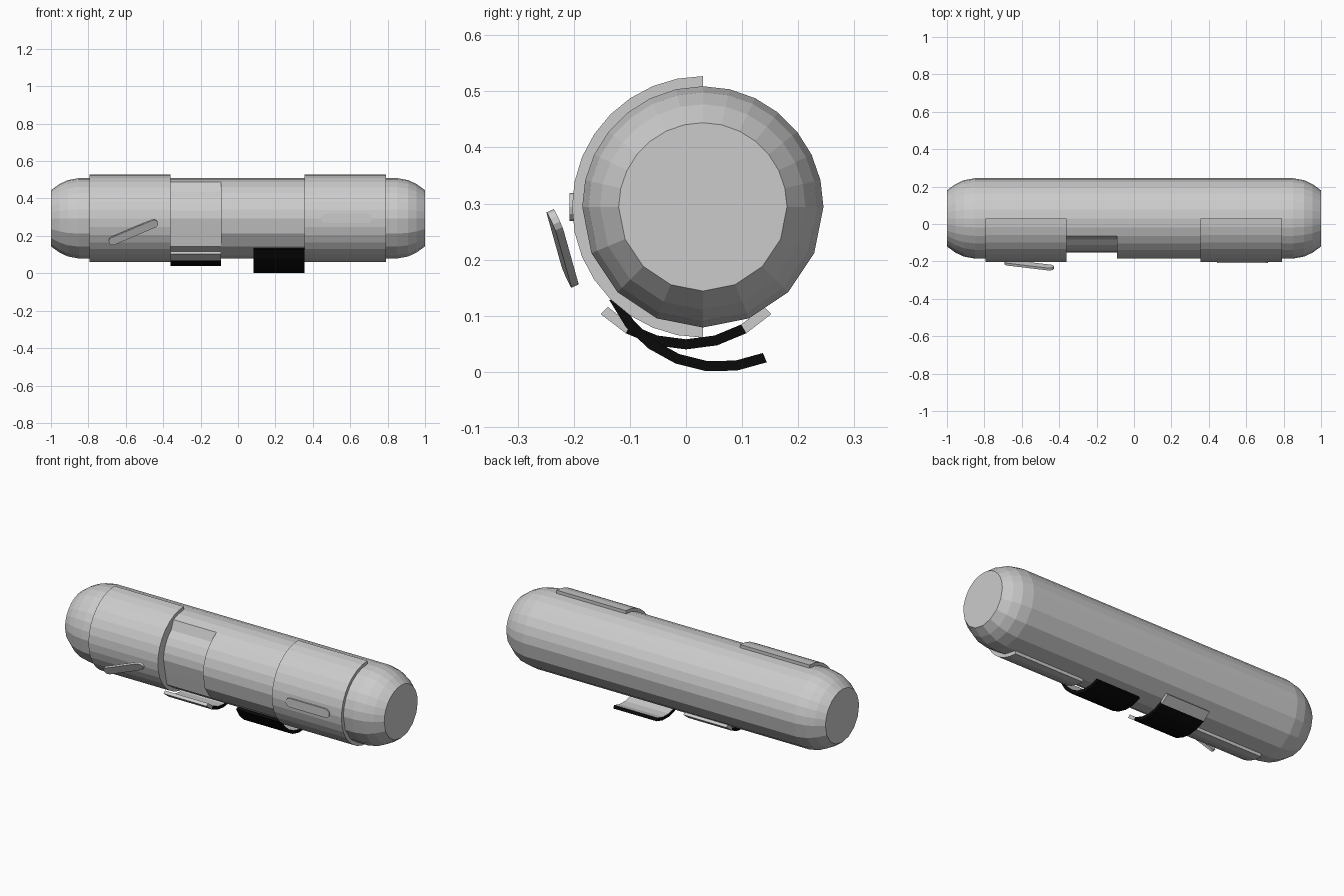
import bpy, bmesh
from math import sin, cos, pi, radians
from mathutils import Vector, Matrix

cube = bpy.data.objects.get("Cube")
if cube:
    bpy.data.objects.remove(cube)


def material(name, value):
    m = bpy.data.materials.new(name)
    m.use_nodes = True
    color = (value, value, value, 1)
    m.diffuse_color = color
    m.node_tree.nodes["Principled BSDF"].inputs["Base Color"].default_value = color
    return m


GREY = material("light grey", 0.6)
BLACK = material("black", 0.003)
CY, CZ, R = 0.03, 0.294, 0.215


def finish(name, bm):
    bmesh.ops.remove_doubles(bm, verts=bm.verts, dist=1e-5)
    bmesh.ops.recalc_face_normals(bm, faces=bm.faces)
    me = bpy.data.meshes.new(name)
    bm.to_mesh(me)
    bm.free()
    ob = bpy.data.objects.new(name, me)
    bpy.context.collection.objects.link(ob)
    for m in (GREY, BLACK):
        me.materials.append(m)
    return ob


def body():
    """Capsule lofted along x, with an open bay cut into its front."""
    bm = bmesh.new()
    # finer facets above, coarser below
    angles = [pi * i / 14 for i in range(14)] + [pi + pi * i / 8 for i in range(8)]
    cap = [(1, 0.15), (0.955, 0.183), (0.91, 0.204), (0.85, R)]
    stations = [(-x, r, False) for x, r in cap]
    stations += [(-0.36, R, False), (-0.36, R, True), (-0.09, R, True), (-0.09, R, False)]
    stations += [(x, r, False) for x, r in reversed(cap)]
    rings = []
    for x, r, bay in stations:
        ring = []
        for a in angles:
            inset = 0.032 if bay and radians(118) < a < radians(213) else 0
            ring.append(bm.verts.new((x, CY + (r - inset) * cos(a), CZ + (r - inset) * sin(a))))
        rings.append(ring)
    n = len(angles)
    for a, b in zip(rings, rings[1:]):
        for i in range(n):
            j = (i + 1) % n
            if (a[i].co - b[i].co).length + (a[j].co - b[j].co).length > 1e-5:
                bm.faces.new((a[i], a[j], b[j], b[i]))
    bm.faces.new(rings[0])
    bm.faces.new(rings[-1])
    bmesh.ops.dissolve_degenerate(bm, dist=1e-5, edges=bm.edges)
    return finish("capsule_body", bm)


def shell(name, x0, x1, center, inner, outer, start, end, steps, black=()):
    """Curved plate along x; black lists the segments with a dark outside."""
    bm = bmesh.new()
    rows = []
    for i in range(steps + 1):
        a = radians(start + (end - start) * i / steps)
        rows.append([bm.verts.new((x, center[0] + r * cos(a), center[1] + r * sin(a)))
                     for x, r in ((x0, inner), (x1, inner), (x1, outer), (x0, outer))])
    for i, (p, q) in enumerate(zip(rows, rows[1:])):
        for k in range(4):
            f = bm.faces.new((p[k], p[(k + 1) % 4], q[(k + 1) % 4], q[k]))
            f.material_index = 1 if k and i in black else 0
    for row, i in ((rows[0], 0), (rows[-1], steps - 1)):
        bm.faces.new(row).material_index = 1 if i in black else 0
    return finish(name, bm)


def handle(name, center, along, across, length, width, thick):
    """Thin bar with round ends."""
    u = Vector(along).normalized()
    w = Vector(across)
    w = (w - u * w.dot(u)).normalized()
    n = u.cross(w)
    bm = bmesh.new()
    h, r = length / 2 - width / 2, width / 2
    rim = []
    for side in (1, -1):
        for i in range(7):
            a = -pi / 2 + pi * i / 6
            rim.append((side * (h + r * cos(a)), side * r * sin(a)))
    lo, hi = [[bm.verts.new(Vector(center) + u * x + w * y + n * z) for x, y in rim]
              for z in (-thick / 2, thick / 2)]
    bm.faces.new(lo)
    bm.faces.new(hi)
    for i in range(len(rim)):
        j = (i + 1) % len(rim)
        bm.faces.new((lo[i], lo[j], hi[j], hi[i]))
    return finish(name, bm)


body()

# raised half covers on the front of both ends
for name, x0, x1 in (("right_cover", -0.795, -0.36), ("left_cover", 0.355, 0.79)):
    shell(name, x0, x1, (CY, CZ), 0.205, 0.233, 90, 270, 16)

# swung-out flaps beneath the body
shell("left_flap", 0.083, 0.355, (0.06, 0.215), 0.197, 0.215, -156, -67, 6, range(6))
shell("right_flap", -0.36, -0.09, (0.0, 0.255), 0.197, 0.215, -135, -45, 6, range(1, 5))

# lifted handle and its closed twin
handle("right_handle", (-0.56, -0.22, 0.22), (0.235, -0.028, 0.1), (0, -0.4, 0.9), 0.285, 0.045, 0.014)
handle("left_handle", (0.58, -0.202, 0.294), (1, 0, 0), (0, 0, 1), 0.275, 0.05, 0.012)
